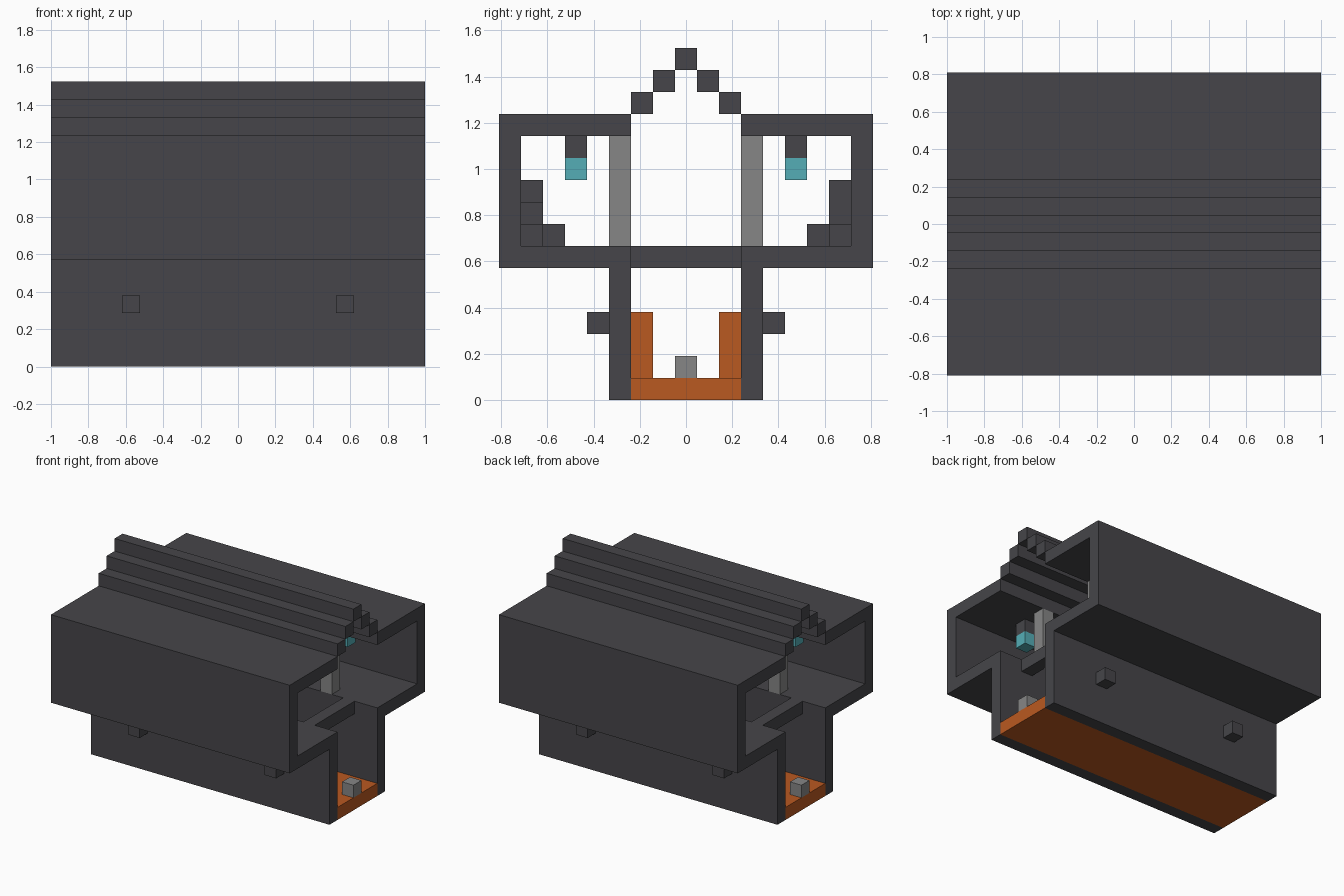
import bpy
import bmesh

U = 2 / 21          # one block
HALF = 10.5         # half the length, in blocks

if "Cube" in bpy.data.objects:
    bpy.data.objects.remove(bpy.data.objects["Cube"], do_unlink=True)


def material(name, rgb):
    m = bpy.data.materials.new(name)
    m.use_nodes = True
    m.diffuse_color = (*rgb, 1)
    m.node_tree.nodes["Principled BSDF"].inputs["Base Color"].default_value = (*rgb, 1)
    return m


DARK = material("dark_grey", (0.061, 0.060, 0.067))
GREY = material("light_grey", (0.24, 0.24, 0.24))
ORANGE = material("burnt_orange", (0.49, 0.10, 0.015))
CYAN = material("cyan", (0.09, 0.42, 0.47))


def prism(name, profile, x0, x1, mat):
    """Extrude a (y, z) outline along x; all measures in blocks."""
    bm = bmesh.new()
    face = bm.faces.new([bm.verts.new((x0 * U, y * U, z * U)) for y, z in profile])
    ext = bmesh.ops.extrude_face_region(bm, geom=[face])
    new = [v for v in ext["geom"] if isinstance(v, bmesh.types.BMVert)]
    bmesh.ops.translate(bm, verts=new, vec=((x1 - x0) * U, 0, 0))
    bmesh.ops.recalc_face_normals(bm, faces=bm.faces[:])
    mesh = bpy.data.meshes.new(name)
    bm.to_mesh(mesh)
    bm.free()
    mesh.materials.append(mat)
    obj = bpy.data.objects.new(name, mesh)
    bpy.context.collection.objects.link(obj)
    return obj


def box(name, x, y, z, mat):
    """Box from (low, high) ranges."""
    outline = [(y[0], z[0]), (y[1], z[0]), (y[1], z[1]), (y[0], z[1])]
    return prism(name, outline, x[0], x[1], mat)


FULL = (-HALF, HALF)
hull = [(2.5, 0), (3.5, 0), (3.5, 6), (8.5, 6), (8.5, 13),
        (2.5, 13), (2.5, 12), (7.5, 12), (7.5, 7), (2.5, 7)]

# Lower floor and roof ridge
box("lower_floor", FULL, (-2.5, 2.5), (0, 1), ORANGE)
box("roof_ridge", FULL, (-0.5, 0.5), (15, 16), DARK)

for s, side in ((-1, "front"), (1, "back")):
    def span(a, b):
        return (a, b) if s > 0 else (-b, -a)

    # Side shell and stepped roof
    prism(side + "_shell", [(s * y, z) for y, z in hull], *FULL, DARK)
    for i in range(2):
        box(f"{side}_roof_step_{i}", FULL, span(1.5 - i, 2.5 - i), (13 + i, 14 + i), DARK)

    # Stepped bench against the outer wall, turned half round on the other side
    tiers = [(-3.5, 3.5), (-2.5, 2.5), (-2.5, 1.5)]
    for i, (a, b) in enumerate(tiers):
        x = (a, b) if s < 0 else (-b, -a)
        box(f"{side}_bench_tier_{i}", x, span(6.5, 7.5), (7 + i, 8 + i), DARK)
    box(side + "_bench_seat", (-2.5, 2.5), span(5.5, 6.5), (7, 8), DARK)

    # Fittings repeated near both ends
    for c, end in ((-6, "right"), (6, "left")):
        x = (c - 0.5, c + 0.5)
        tag = f"{side}_{end}_"
        box(tag + "pillar", x, span(2.5, 3.5), (7, 12), GREY)
        box(tag + "lamp_mount", x, span(4.5, 5.5), (11, 12), DARK)
        box(tag + "lamp", x, span(4.5, 5.5), (10, 11), CYAN)
        box(tag + "wall_peg", x, span(3.5, 4.5), (3, 4), DARK)
        box(tag + "orange_post", x, span(1.5, 2.5), (1, 4), ORANGE)

# Cross beams of the upper floor and end blocks on the lower floor
for c, end in ((-1, "right"), (1, "left")):
    box(end + "_cross_beam", (c * 8 - 0.5, c * 8 + 0.5), (-2.5, 2.5), (6, 7), DARK)
    box(end + "_floor_block", (c * 10 - 0.5, c * 10 + 0.5), (-0.5, 0.5), (1, 2), GREY)
